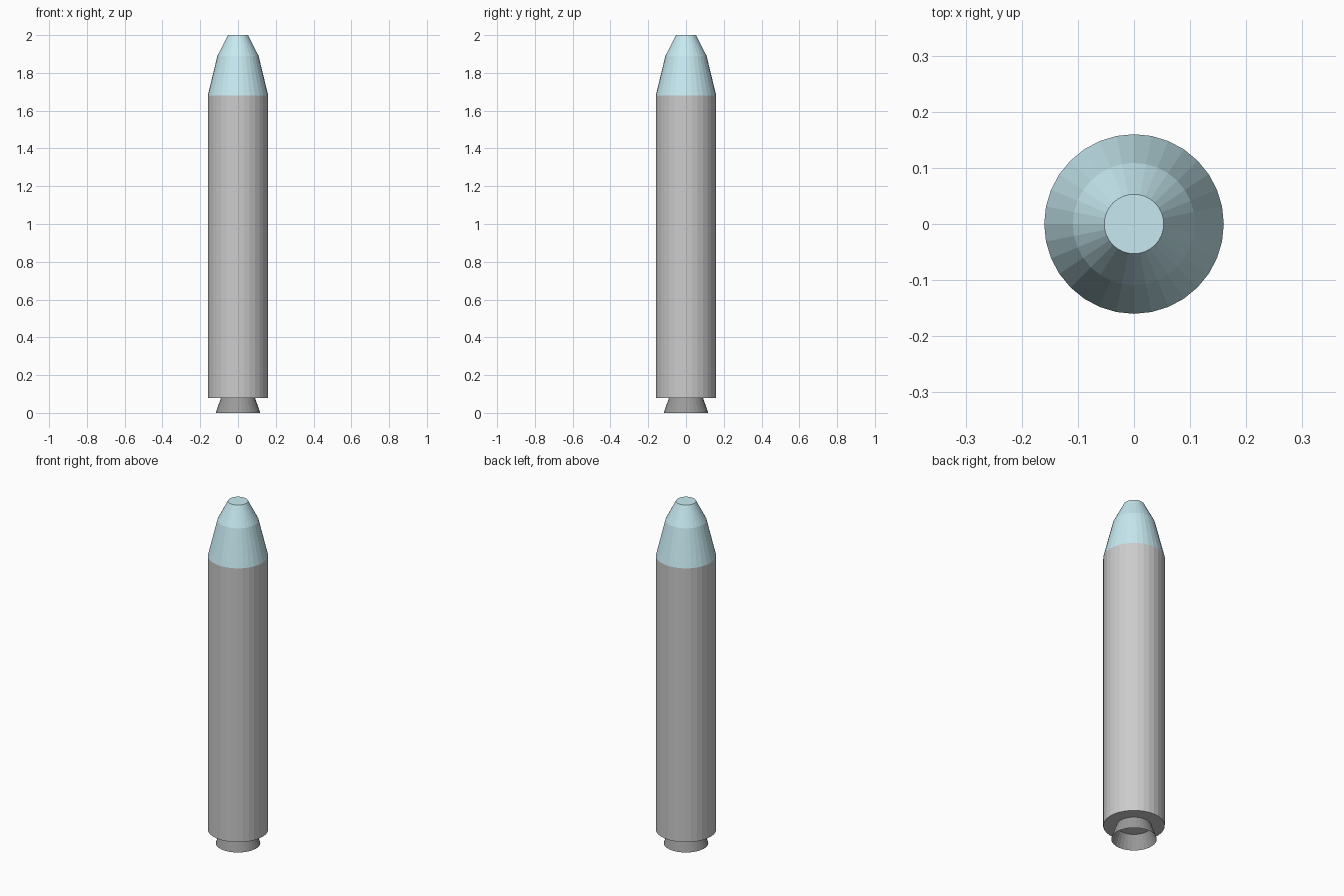
import bpy, bmesh
from math import cos, sin, tau

if "Cube" in bpy.data.objects:
    bpy.data.objects.remove(bpy.data.objects["Cube"])

SIDES = 32


def material(name, rgb):
    m = bpy.data.materials.new(name)
    m.diffuse_color = (*rgb, 1)
    m.use_nodes = True
    m.node_tree.nodes["Principled BSDF"].inputs["Base Color"].default_value = m.diffuse_color
    return m


def lathe(name, profile, cap_bottom=True, cap_top=True, mat=None):
    """Revolve (radius, z) points, listed bottom to top, into flat facets."""
    bm = bmesh.new()
    rings = [[bm.verts.new((r * cos(tau * i / SIDES), r * sin(tau * i / SIDES), z))
              for i in range(SIDES)] for r, z in profile]
    for low, high in zip(rings, rings[1:]):
        for i in range(SIDES):
            j = (i + 1) % SIDES
            bm.faces.new((low[i], low[j], high[j], high[i]))
    if cap_bottom:
        bm.faces.new(rings[0][::-1])
    if cap_top:
        bm.faces.new(rings[-1])
    mesh = bpy.data.meshes.new(name)
    bm.to_mesh(mesh)
    bm.free()
    if mat:
        mesh.materials.append(mat)
    obj = bpy.data.objects.new(name, mesh)
    bpy.context.collection.objects.link(obj)
    return obj


pale_blue = material("pale_blue", (0.57, 0.82, 0.88))
dark_grey = material("dark_grey", (0.33, 0.33, 0.33))

# Main cylindrical body
lathe("rocket_body", [(0.16, 0.08), (0.16, 1.68)], cap_top=False)

# Two-stage blunt nose
lathe("nose_cone", [(0.16, 1.68), (0.109, 1.89), (0.053, 2.0)],
      cap_bottom=False, mat=pale_blue)

# Flared engine bell, open at the bottom
lathe("engine_nozzle", [(0.118, 0.0), (0.09, 0.08)],
      cap_bottom=False, cap_top=False, mat=dark_grey)
